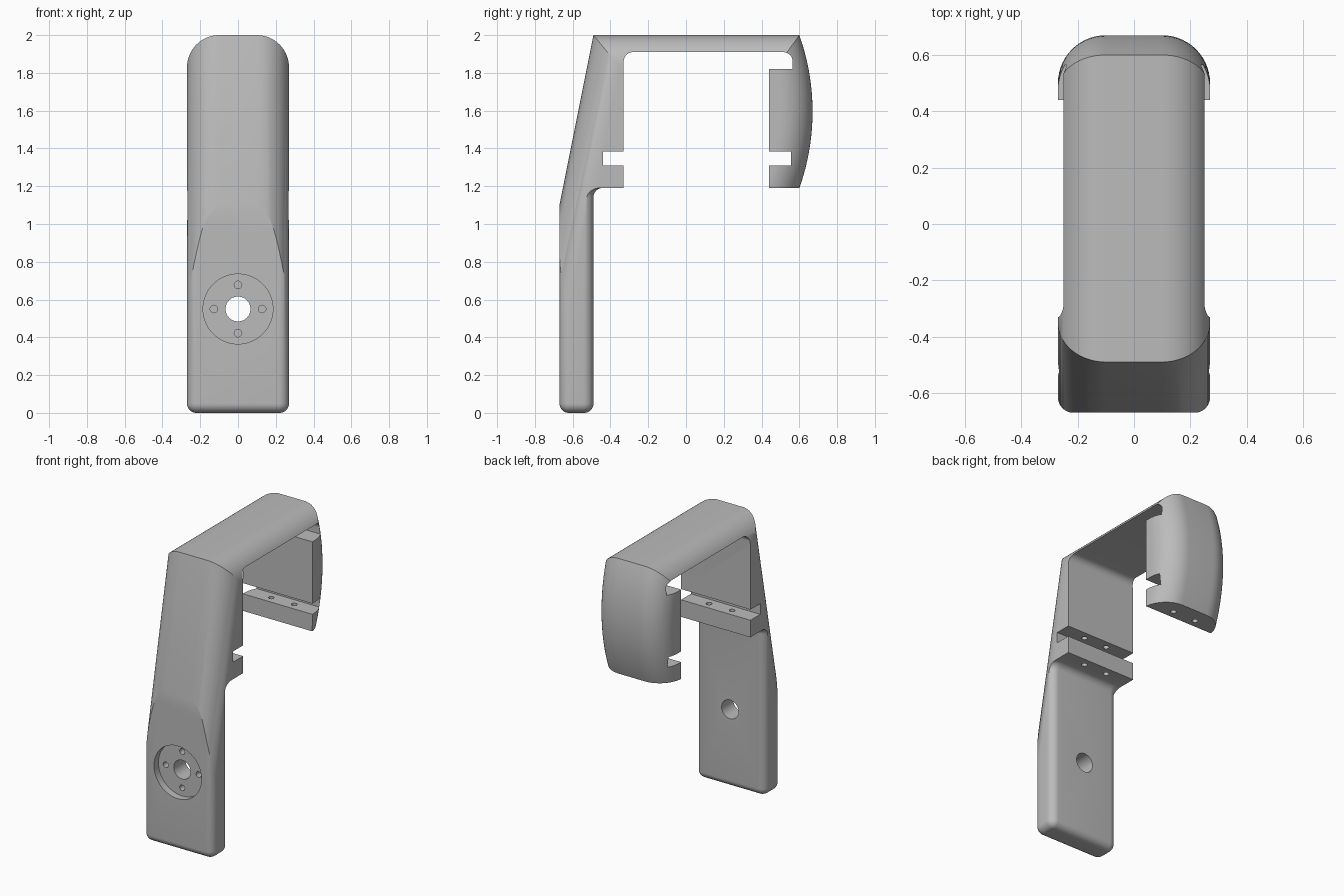
import bpy, bmesh
from math import sin, cos, pi, sqrt, radians

if "Cube" in bpy.data.objects:
    bpy.data.objects.remove(bpy.data.objects["Cube"])

grey = bpy.data.materials.new("plain grey")
grey.use_nodes = True
colour = (0.5, 0.5, 0.5, 1)
grey.diffuse_color = colour
grey.node_tree.nodes["Principled BSDF"].inputs["Base Color"].default_value = colour


def loft(name, rings):
    """Closed solid through rings of equal point count."""
    bm = bmesh.new()
    loops = [[bm.verts.new(p) for p in ring] for ring in rings]
    n = len(loops[0])
    for a, b in zip(loops, loops[1:]):
        for i in range(n):
            j = (i + 1) % n
            bm.faces.new((a[i], a[j], b[j], b[i]))
    bm.faces.new(loops[0][::-1])
    bm.faces.new(loops[-1])
    bmesh.ops.recalc_face_normals(bm, faces=bm.faces)
    mesh = bpy.data.meshes.new(name)
    bm.to_mesh(mesh)
    bm.free()
    mesh.materials.append(grey)
    obj = bpy.data.objects.new(name, mesh)
    bpy.context.collection.objects.link(obj)
    return obj


def arc(cy, cz, r, start, end, steps=8):
    angles = [radians(start + (end - start) * i / steps) for i in range(steps + 1)]
    return [(cy + r * cos(a), cz + r * sin(a)) for a in angles]


def combine(target, tool, operation):
    mod = target.modifiers.new("combine", "BOOLEAN")
    mod.operation, mod.solver, mod.object = operation, "EXACT", tool
    bpy.context.view_layer.objects.active = target
    bpy.ops.object.modifier_apply(modifier=mod.name)
    bpy.data.objects.remove(tool)


def drill(target, x, y, z, radius, length, axis, sides=32):
    """Round hole centred on a point, along y or z."""
    rings = []
    for s in (-length / 2, length / 2):
        ring = []
        for i in range(sides):
            u, v = radius * cos(2 * pi * i / sides), radius * sin(2 * pi * i / sides)
            ring.append((x + u, y + s, z + v) if axis == "y" else (x + u, y + v, z + s))
        rings.append(ring)
    combine(target, loft("hole_cutter", rings), "DIFFERENCE")


# Upper clamp: side profile with slots and inner fillets, oversize on the outside
profile = [(-0.8, 1.19), (-0.8, 2.1), (0.8, 2.1), (0.8, 1.19),
           (0.44, 1.19), (0.44, 1.31), (0.555, 1.31), (0.555, 1.385),
           (0.44, 1.385), (0.44, 1.82), (0.565, 1.82)]
profile += arc(0.515, 1.86, 0.05, 0, 90)
profile += arc(-0.28, 1.86, 0.05, 90, 180)
profile += [(-0.33, 1.385), (-0.44, 1.385), (-0.44, 1.31), (-0.33, 1.31), (-0.33, 1.19)]
body = loft("clamp_bracket", [[(x, y, z) for y, z in profile] for x in (-0.32, 0.32)])


# Lower plate: rounded rectangle with soft bottom edge and a cove under the clamp
def plate_ring(offset, z):
    r = 0.055
    hx, hy = 0.27 - r, 0.09 - r
    ring = []
    for k, (sx, sy) in enumerate(((1, 1), (-1, 1), (-1, -1), (1, -1))):
        ring += [(x, y - 0.58, z)
                 for x, y in arc(sx * hx, sy * hy, r + offset, 90 * k, 90 * k + 90)]
    return ring


steps = [radians(90 * i / 8) for i in range(9)]
rings = [plate_ring(0.05 * (sin(a) - 1), 0.05 * (1 - cos(a))) for a in steps]
rings += [plate_ring(0.05 * (1 - cos(a)), 1.141 + 0.05 * sin(a)) for a in steps]
rings.append(plate_ring(0.05, 1.23))
combine(body, loft("lower_plate", rings), "UNION")

# Outer envelope: sloped front, flat top and bulged back, all with rounded sides
corner, flat, bulge = 0.17, 0.10, 1.207


def envelope_ring(x, d):
    top = 2 - d

    def front(z):
        return -0.49 + 0.2 * (z - 2) + d * sqrt(1.04)

    pts = [(front(-0.5), -0.5), (front(top), top)]
    for i in range(25):
        z = top + (1.1 - top) * i / 24
        pts.append((sqrt((bulge - d) ** 2 - (z - 1.595) ** 2) - 0.537, z))
    pts.append((pts[-1][0], -0.5))
    return [(x, y, z) for y, z in pts]


turns = [radians(90 * i / 14) for i in range(15)]
half = [(flat + corner * sin(a), corner * (1 - cos(a))) for a in turns]
sections = [(-x, d) for x, d in reversed(half)] + half
combine(body, loft("envelope", [envelope_ring(x, d) for x, d in sections]), "INTERSECT")

# Round recess with a through hole and four blind screw holes
drill(body, 0, -0.67, 0.55, 0.185, 0.1, "y", 64)
drill(body, 0, -0.58, 0.55, 0.066, 0.4, "y", 48)
for dx, dz in ((1, 0), (-1, 0), (0, 1), (0, -1)):
    drill(body, 0.128 * dx, -0.61, 0.55 + 0.128 * dz, 0.02, 0.12, "y", 20)

# Vertical screw holes through both slotted bars
for y in (-0.385, 0.497):
    for x in (-0.09, 0.09):
        drill(body, x, y, 1.3, 0.019, 0.4, "z", 20)

# Smooth shading with sharp edges kept
bpy.ops.object.select_all(action="DESELECT")
body.select_set(True)
bpy.context.view_layer.objects.active = body
bpy.ops.object.shade_smooth_by_angle(angle=radians(25))
